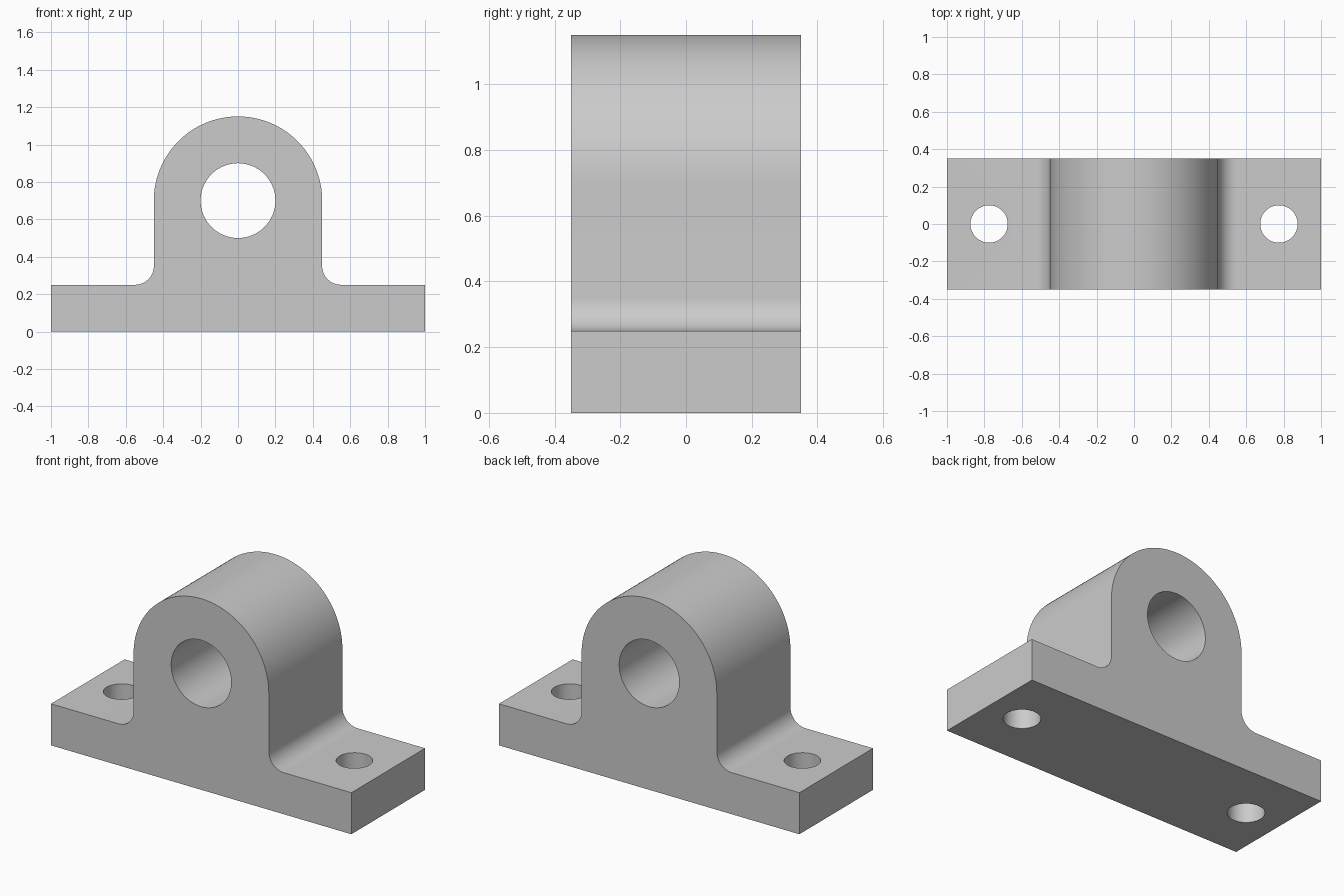
import bpy, bmesh
from math import sin, cos, pi

cube = bpy.data.objects.get("Cube")
if cube:
    bpy.data.objects.remove(cube, do_unlink=True)

HALF_LENGTH, HALF_DEPTH, BASE_TOP = 1.0, 0.35, 0.25
AXIS_Z, HOUSING_R, BORE_R = 0.7, 0.45, 0.2
FILLET_R, BOLT_X, BOLT_R = 0.1, 0.775, 0.1

grey = bpy.data.materials.new("plain grey")
grey.use_nodes = True
grey.diffuse_color = (0.6, 0.6, 0.6, 1)
grey.node_tree.nodes["Principled BSDF"].inputs["Base Color"].default_value = grey.diffuse_color


def arc(cx, cz, r, start, end, steps):
    angles = [start + (end - start) * i / steps for i in range(steps + 1)]
    return [(cx + r * cos(a), cz + r * sin(a)) for a in angles]


# Half outline: foot, fillet, then quarter of the round top
half = [(HALF_LENGTH, 0), (HALF_LENGTH, BASE_TOP)]
half += arc(HOUSING_R + FILLET_R, BASE_TOP + FILLET_R, FILLET_R, 1.5 * pi, pi, 16)
half += arc(0, AXIS_Z, HOUSING_R, 0, pi / 2, 32)
outline = half + [(-x, z) for x, z in reversed(half[:-1])]

# Extruded bearing block
bm = bmesh.new()
face = bm.faces.new([bm.verts.new((x, -HALF_DEPTH, z)) for x, z in outline])
extruded = bmesh.ops.extrude_face_region(bm, geom=[face])["geom"]
bmesh.ops.translate(bm, vec=(0, 2 * HALF_DEPTH, 0),
                    verts=[v for v in extruded if isinstance(v, bmesh.types.BMVert)])
bmesh.ops.recalc_face_normals(bm, faces=bm.faces)
mesh = bpy.data.meshes.new("bearing_block")
bm.to_mesh(mesh)
bm.free()
mesh.materials.append(grey)
block = bpy.data.objects.new("bearing_block", mesh)
bpy.context.collection.objects.link(block)


def drill(name, radius, location, rotation=(0, 0, 0)):
    bpy.ops.mesh.primitive_cylinder_add(vertices=64, radius=radius, depth=1,
                                        location=location, rotation=rotation)
    cutter = bpy.context.object
    cutter.name = name
    cutter.hide_render = True
    cutter.data.materials.append(grey)
    cut = block.modifiers.new(name, "BOOLEAN")
    cut.operation = "DIFFERENCE"
    cut.solver = "EXACT"
    cut.object = cutter
    bpy.ops.object.select_all(action="DESELECT")
    block.select_set(True)
    bpy.context.view_layer.objects.active = block
    bpy.ops.object.modifier_apply(modifier=cut.name)
    bpy.data.objects.remove(cutter, do_unlink=True)


# Shaft bore and the two bolt holes
drill("shaft_bore", BORE_R, (0, 0, AXIS_Z), (pi / 2, 0, 0))
for side in (-1, 1):
    drill("bolt_hole", BOLT_R, (side * BOLT_X, 0, 0))

bpy.ops.object.shade_smooth_by_angle(angle=pi / 6)
